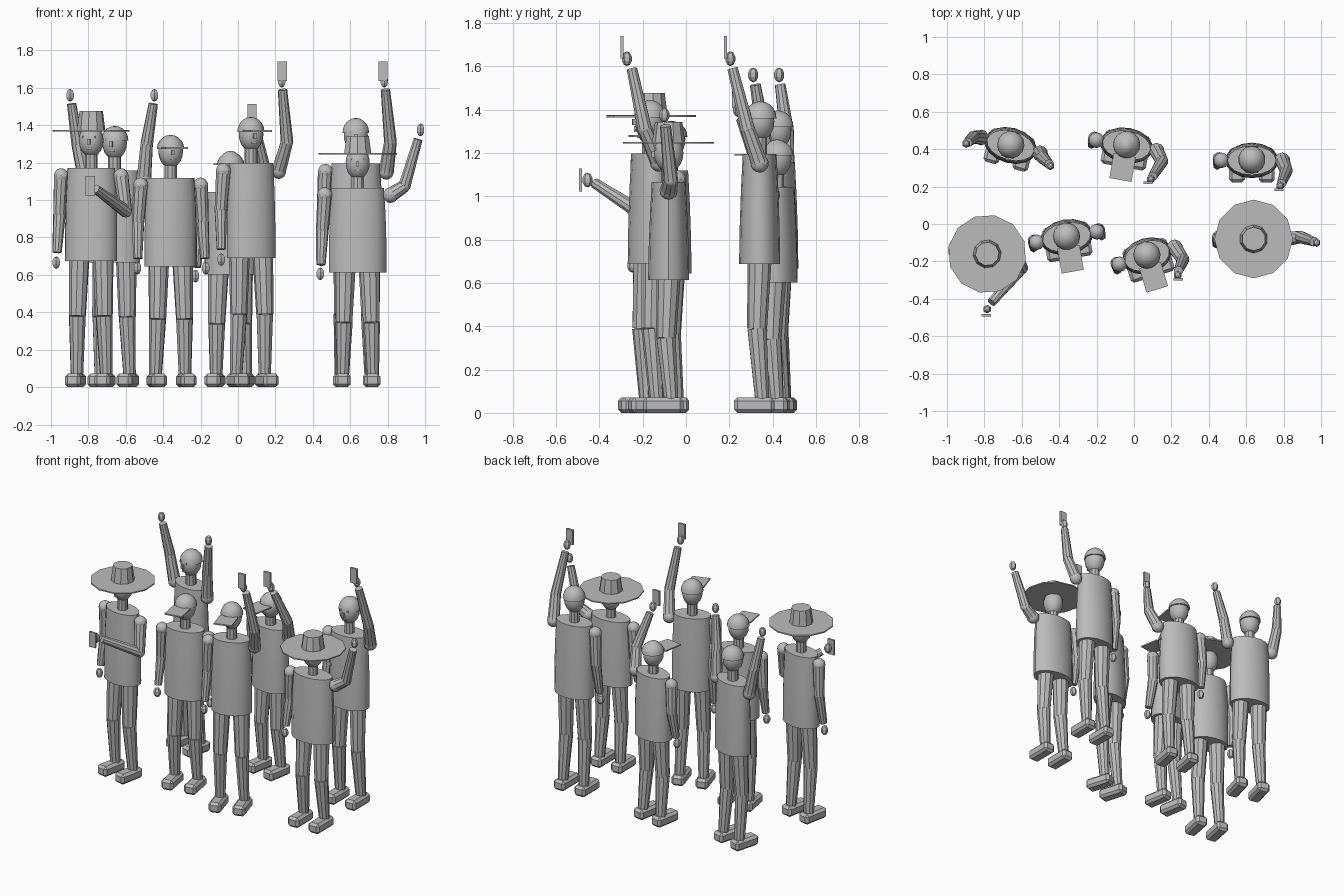
import bpy, bmesh, math
from mathutils import Matrix, Vector

if "Cube" in bpy.data.objects:
    bpy.data.objects.remove(bpy.data.objects["Cube"])

grey = bpy.data.materials.new("plain grey")
grey.diffuse_color = (0.5, 0.5, 0.5, 1)
grey.use_nodes = True
grey.node_tree.nodes["Principled BSDF"].inputs["Base Color"].default_value = grey.diffuse_color


def finish(name, bm, matrix, angle=35):
    bm.transform(matrix)
    bmesh.ops.recalc_face_normals(bm, faces=bm.faces[:])
    me = bpy.data.meshes.new(name)
    bm.to_mesh(me)
    bm.free()
    me.materials.append(grey)
    for p in me.polygons:
        p.use_smooth = True
    me.set_sharp_from_angle(angle=math.radians(angle))
    ob = bpy.data.objects.new(name, me)
    bpy.context.collection.objects.link(ob)
    return ob


def cone(name, a, b, r1, r2, frame, seg=10):
    """Tapered cylinder from a to b."""
    a, b = Vector(a), Vector(b)
    bm = bmesh.new()
    bmesh.ops.create_cone(bm, cap_ends=True, segments=seg, radius1=r1, radius2=r2, depth=(b - a).length)
    turn = (b - a).to_track_quat('Z', 'Y').to_matrix().to_4x4()
    return finish(name, bm, frame @ Matrix.Translation((a + b) / 2) @ turn)


def ball(name, c, size, frame, seg=14, rings=10, angle=35, dome=False):
    """Ellipsoid, or only its upper half."""
    bm = bmesh.new()
    bmesh.ops.create_uvsphere(bm, u_segments=seg, v_segments=rings, radius=1)
    if dome:
        cut = bmesh.ops.bisect_plane(bm, geom=bm.verts[:] + bm.edges[:] + bm.faces[:], dist=1e-4,
                                     plane_co=(0, 0, 0), plane_no=(0, 0, -1), clear_outer=True)
        rim = [e for e in bm.edges if e.is_boundary]
        bmesh.ops.edgeloop_fill(bm, edges=rim)
    return finish(name, bm, frame @ Matrix.Translation(c) @ Matrix.Diagonal((*size, 1)), angle)


def box(name, c, size, frame, bevel=0):
    bm = bmesh.new()
    bmesh.ops.create_cube(bm, size=1)
    bm.transform(Matrix.Diagonal((*size, 1)))
    if bevel:
        bmesh.ops.bevel(bm, geom=bm.edges[:], offset=bevel, segments=1, affect='EDGES')
    return finish(name, bm, frame @ Matrix.Translation(c), 20)


def torso(name, h, w, frame):
    """Oval body lofted through a few (height, half width, half depth) rings."""
    rings = [(0.478, 0.142, 0.095), (0.60, 0.142, 0.092), (0.72, 0.138, 0.086), (0.83, 0.130, 0.078)]
    n = 16
    bm = bmesh.new()
    loops = [[bm.verts.new((rx * w * math.cos(2 * math.pi * i / n), ry * math.sin(2 * math.pi * i / n), z * h))
              for i in range(n)] for z, rx, ry in rings]
    for lo, hi in zip(loops, loops[1:]):
        for i in range(n):
            bm.faces.new((lo[i], lo[(i + 1) % n], hi[(i + 1) % n], hi[i]))
    bm.faces.new(loops[0])
    bm.faces.new(loops[-1])
    return finish(name, bm, frame)


def arm(name, shoulder, elbow, wrist, hand, phone=None):
    eye = Matrix.Identity(4)
    ball(name + "_shoulder", shoulder, (0.042,) * 3, eye, 10, 8)
    cone(name + "_upper_arm", shoulder, elbow, 0.040, 0.034, eye)
    ball(name + "_elbow", elbow, (0.034,) * 3, eye, 10, 6)
    cone(name + "_forearm", elbow, wrist, 0.034, 0.025, eye)
    ball(name + "_hand", hand, (0.024, 0.024, 0.034), eye, 6, 5, 15)
    if phone:
        box(name + "_phone", phone, (0.05, 0.014, 0.105), eye)


def person(name, x, y, turn, h, top, width=1.0, right=None, left=None):
    f = Matrix.Translation((x, y, 0)) @ Matrix.Rotation(math.radians(turn), 4, 'Z')
    torso(name + "_torso", h, width, f)
    # legs and shoes
    for s, side in ((-1, "left"), (1, "right")):
        hip, knee, ankle = (s * 0.065, 0, 0.5 * h), (s * 0.073, -0.012, 0.27 * h), (s * 0.08, 0.012, 0.06)
        cone(f"{name}_{side}_thigh", hip, knee, 0.056, 0.046, f)
        cone(f"{name}_{side}_shin", knee, ankle, 0.046, 0.034, f)
        box(f"{name}_{side}_shoe", (s * 0.08, -0.025, 0.036), (0.085, 0.185, 0.072), f, 0.016)
    # arms: posed ones are given in world space, others hang down
    for s, side, pose in ((-1, "left", left), (1, "right", right)):
        shoulder = f @ Vector((s * 0.163 * width, 0, 0.80 * h))
        if pose is None:
            pts = [(0.175 * width, 0.01, 0.655 * h), (0.182 * width, -0.02, 0.51 * h), (0.185 * width, -0.028, 0.472 * h)]
            pose = [f @ Vector((s * p[0], p[1], p[2])) for p in pts]
        arm(f"{name}_{side}", shoulder, *pose)
    # neck, head and face
    cone(name + "_neck", (0, 0, 0.82 * h), (0, 0, 0.90 * h), 0.034, 0.034, f)
    ball(name + "_head", (0, 0, 0.935 * h), (0.066, 0.068, 0.088), f)
    for s in (-1, 1):
        box(name + "_eye", (s * 0.026, -0.062, 0.948 * h), (0.015, 0.008, 0.012), f)
    box(name + "_nose", (0, -0.070, 0.930 * h), (0.016, 0.02, 0.028), f)
    box(name + "_mouth", (0, -0.060, 0.903 * h), (0.028, 0.008, 0.007), f)
    # headwear
    if top == "hat":
        cone(name + "_hat_brim", (0, 0, 0.969 * h), (0, 0, 0.975 * h), 0.21, 0.21, f, 12)
        cone(name + "_hat_crown", (0, 0, 0.975 * h), (0, 0, 1.047 * h), 0.076, 0.063, f, 10)
    else:
        ball(name + "_" + top, (0, 0.004, 0.945 * h), (0.073, 0.074, 0.055 * h), f, 14, 10, 35, True)
    if top == "cap":
        box(name + "_cap_visor", (0, -0.12, 0.948 * h), (0.12, 0.135, 0.009), f)


# front row
person("front_hat_man", -0.785, -0.16, -11, 1.41, "hat",
       right=[(-0.60, -0.235, 0.94), (-0.762, -0.42, 1.06), (-0.785, -0.455, 1.075), (-0.79, -0.487, 1.075)])
person("front_cap_man", -0.36, -0.07, 10, 1.348, "cap")
person("front_cap_caller", 0.07, -0.17, 17, 1.444, "cap", 0.95,
       right=[(0.262, -0.19, 1.31), (0.238, -0.25, 1.59), (0.234, -0.273, 1.635), (0.237, -0.295, 1.688)])
person("front_hat_waver", 0.64, -0.08, 0, 1.283, "hat", 1.08,
       right=[(0.89, -0.07, 1.075), (0.963, -0.095, 1.325), (0.976, -0.10, 1.375)])

# back row
person("back_cheerer", -0.66, 0.42, -15, 1.396, "hair",
       left=[(-0.857, 0.465, 1.30), (-0.89, 0.435, 1.515), (-0.897, 0.43, 1.56)],
       right=[(-0.488, 0.355, 1.30), (-0.453, 0.32, 1.515), (-0.447, 0.31, 1.56)])
person("back_cap_caller", -0.04, 0.42, -10, 1.257, "cap",
       right=[(0.150, 0.335, 1.14), (0.10, 0.255, 1.36), (0.09, 0.24, 1.40), (0.075, 0.22, 1.46)])
person("back_caller", 0.63, 0.34, 0, 1.439, "hair",
       right=[(0.815, 0.285, 1.31), (0.788, 0.215, 1.59), (0.782, 0.205, 1.635), (0.775, 0.183, 1.688)])
